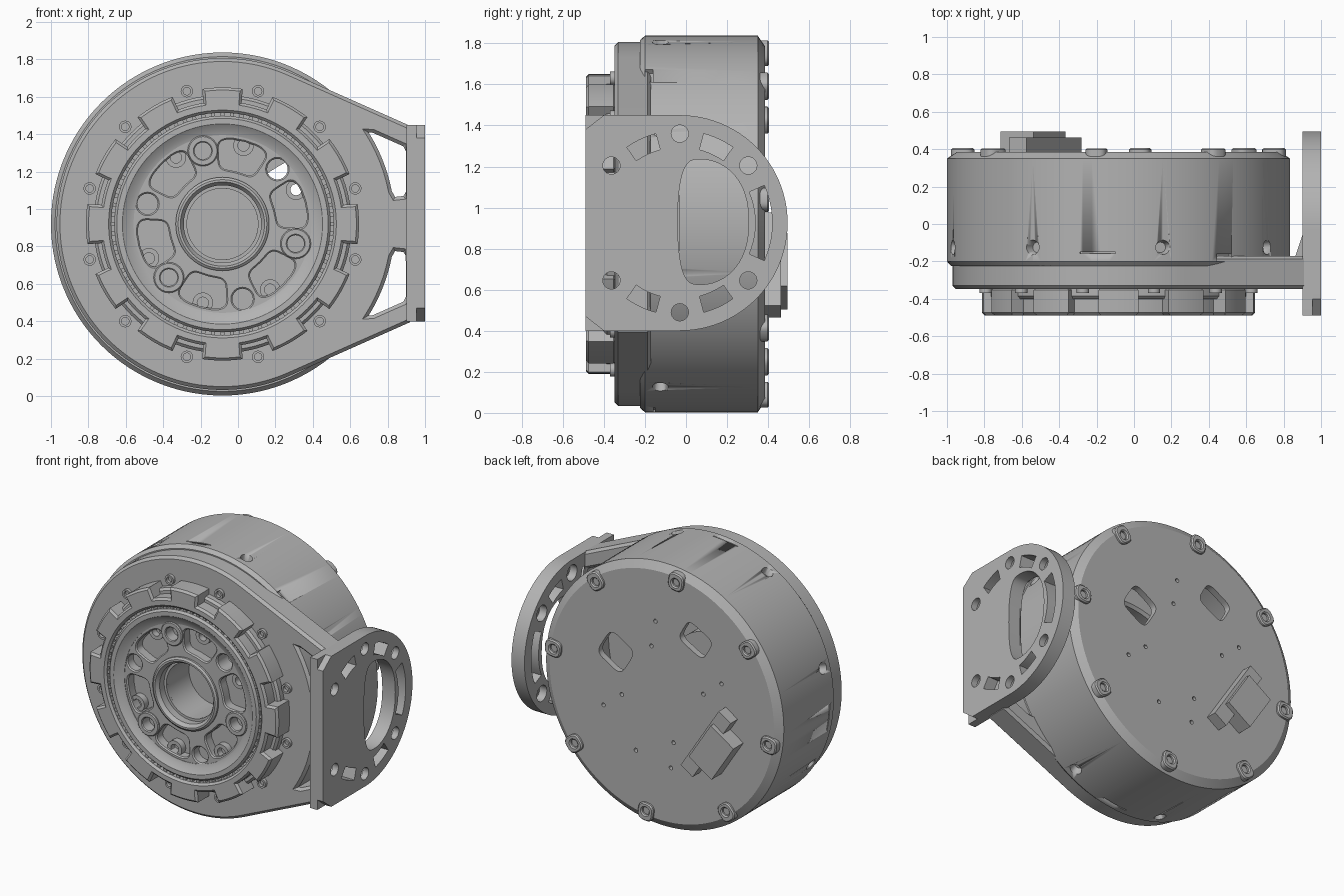
import bpy, bmesh, math
from math import sin, cos, radians, pi, copysign
from mathutils import Matrix, Vector

cube = bpy.data.objects.get("Cube")
if cube:
    bpy.data.objects.remove(cube, do_unlink=True)

CX, CZ = -0.083, 0.92          # axis of the round body
FACING_FRONT = (pi / 2, 0, 0)
FACING_SIDE = (pi / 2, 0, pi / 2)

grey = bpy.data.materials.new("machined_grey")
grey.use_nodes = True
grey.diffuse_color = (0.45, 0.45, 0.45, 1)
grey.node_tree.nodes["Principled BSDF"].inputs["Base Color"].default_value = (0.45, 0.45, 0.45, 1)


def finish(ob):
    bpy.ops.object.select_all(action='DESELECT')
    ob.select_set(True)
    bpy.context.view_layer.objects.active = ob
    if ob.type == 'CURVE':
        bpy.ops.object.convert(target='MESH')
        ob = bpy.context.view_layer.objects.active
    ob.data.materials.clear()
    ob.data.materials.append(grey)
    bpy.ops.object.shade_smooth_by_angle(angle=radians(28))
    return ob


# ---- outline helpers (2D points) ----
def polar(r, deg):
    return (r * cos(radians(deg)), r * sin(radians(deg)))


def at(deg, r):
    x, z = polar(r, deg)
    return (CX + x, CZ + z)


def arc(c, r, a0, a1, n=24):
    return [(c[0] + r * cos(radians(a0 + (a1 - a0) * i / n)),
             c[1] + r * sin(radians(a0 + (a1 - a0) * i / n))) for i in range(n + 1)]


def circle(c, r, n=24):
    return arc(c, r, 0, 360, n)[:-1]


def power(v, e):
    return copysign(abs(v) ** e, v)


def rounded(c, hw, hh, deg=0, e=0.45, n=32):
    """Rounded rectangle turned by deg."""
    out = []
    for i in range(n):
        t = 2 * pi * i / n
        p = Matrix.Rotation(radians(deg), 2) @ Vector((hw * power(cos(t), e), hh * power(sin(t), e)))
        out.append((c[0] + p.x, c[1] + p.y))
    return out


def rounded_sector(mid, half, r0, r1, n=40):
    pts = []
    for i in range(n):
        t = 2 * pi * i / n
        r = (r0 + r1) / 2 + (r1 - r0) / 2 * power(sin(t), 0.45)
        pts.append(at(mid + half * power(cos(t), 0.45), r))
    return pts


# ---- solid helpers ----
def slab(name, outlines, lo, hi, bevel=0.0, facing=FACING_FRONT):
    """Flat plate with holes; lo..hi along y (front) or x (side)."""
    cu = bpy.data.curves.new(name, 'CURVE')
    cu.dimensions, cu.fill_mode = '2D', 'BOTH'
    cu.extrude = (hi - lo) / 2 - bevel
    cu.bevel_depth, cu.bevel_resolution, cu.offset = bevel, 0, -bevel
    for pts in outlines:
        s = cu.splines.new('POLY')
        s.points.add(len(pts) - 1)
        for p, q in zip(s.points, pts):
            p.co = (q[0], q[1], 0, 1)
        s.use_cyclic_u = True
    ob = bpy.data.objects.new(name, cu)
    bpy.context.collection.objects.link(ob)
    ob.rotation_euler = facing
    ob.location = (0, (lo + hi) / 2, 0) if facing == FACING_FRONT else ((lo + hi) / 2, 0, 0)
    return finish(ob)


def mesh_object(name, bm):
    bmesh.ops.recalc_face_normals(bm, faces=bm.faces)
    me = bpy.data.meshes.new(name)
    bm.to_mesh(me)
    bm.free()
    ob = bpy.data.objects.new(name, me)
    bpy.context.collection.objects.link(ob)
    return finish(ob)


def lathe(name, profile, steps=120):
    """Closed (radius, y) profile turned round the body axis."""
    bm = bmesh.new()
    vs = [bm.verts.new((CX + r, y, CZ)) for r, y in profile]
    es = [bm.edges.new((vs[i - 1], vs[i])) for i in range(len(vs))]
    bmesh.ops.spin(bm, geom=vs + es, cent=(CX, 0, CZ), axis=(0, 1, 0),
                   angle=2 * pi, steps=steps, use_merge=True)
    bmesh.ops.remove_doubles(bm, verts=bm.verts, dist=1e-5)
    return mesh_object(name, bm)


def add_box(bm, size, matrix):
    bmesh.ops.create_cube(bm, size=1, matrix=matrix @ Matrix.Diagonal((*size, 1)))


def around(deg, r, y):
    """Frame on the body rim: local x points outward, local y along the axis."""
    x, z = at(deg, r)
    return Matrix.Translation((x, y, z)) @ Matrix.Rotation(radians(-deg), 4, 'Y')


# ---- housing: hollow drum with screw holes and small slots cut in its rim ----
housing = lathe("housing", [(0.895, -0.225), (0.917, -0.2), (0.917, 0.35), (0.865, 0.385),
                            (0.8, 0.385), (0.8, -0.225)])
bm = bmesh.new()
for k in range(8):
    m = around(30 + 45 * k, 0.917, -0.125) @ Matrix.Rotation(pi / 2, 4, 'Y')
    bmesh.ops.create_cone(bm, cap_ends=True, segments=24, radius1=0.028, radius2=0.05, depth=0.1, matrix=m)
for deg in (52, 232):
    add_box(bm, (0.05, 0.04, 0.1), around(deg, 0.917, -0.18))
for deg in (97, 187, 277):
    add_box(bm, (0.03, 0.008, 0.19), around(deg, 0.917, -0.155))
cutter = mesh_object("rim_cutter", bm)
cutter.hide_render = True
cutter.hide_set(True)
mod = housing.modifiers.new("rim_holes", 'BOOLEAN')
mod.operation, mod.object, mod.solver = 'DIFFERENCE', cutter, 'EXACT'
bpy.context.view_layer.objects.active = housing
bpy.ops.object.modifier_apply(modifier=mod.name)
bpy.data.objects.remove(cutter, do_unlink=True)

# ---- back cover with two windows and pin holes ----
pins = [(0.05, 0.51), (0.08, 0.33), (0.31, -0.07), (0.45, -0.18), (0.2, -0.43),
        (-0.09, -0.3), (-0.07, -0.48), (-0.32, 0.1), (-0.46, 0.21)]
slab("back_cover", [circle((CX, CZ), 0.8, 120), rounded(at(31, 0.415), 0.11, 0.11, 31),
                    rounded(at(119.5, 0.53), 0.085, 0.11, 119.5)]
     + [circle((CX + x, CZ + z), 0.014, 12) for x, z in pins], 0.34, 0.385)
for k in range(8):
    deg = 8 + 45 * k
    slab("cover_boss", [rounded(at(deg, 0.84), 0.062, 0.058, deg, 0.7), circle(at(deg, 0.835), 0.027, 16)],
         0.33, 0.405, 0.008)

# ---- connector block on the back ----
bm = bmesh.new()
turn = Matrix.Rotation(radians(57), 4, 'Y')
add_box(bm, (0.31, 0.13, 0.21), Matrix.Translation((-0.54, 0.43, 0.69)) @ turn)
add_box(bm, (0.54, 0.1, 0.11), Matrix.Translation((-0.475, 0.412, 0.72)) @ turn)
mesh_object("connector", bm)

# ---- front plate widening into the bracket arms ----
tangent = 65.3
outline = arc((CX, CZ), 0.887, tangent, 360 - tangent, 96) + [(0.92, 0.395), (0.92, 1.445)]
upper = arc((CX, CZ), 0.922, 11, 32) + [(0.72, 1.408), (0.885, 1.335), (0.897, 1.31),
                                       (0.897, 1.09), (0.885, 1.07), (0.84, 1.065)]
lower = [(x, 2 * CZ - z) for x, z in upper]
slab("front_plate", [outline, circle((CX, CZ), 0.6, 96), upper, lower], -0.348, -0.17, 0.018)

# ---- side flange: square-cornered inner layer, chamfered outer layer ----
FC = (-0.03, 0.925)
nose = arc(FC, 0.525, -90, 90, 48)
square = nose + [(-0.49, 1.45), (-0.49, 0.4)]
chamfered = nose + [(-0.4, 1.45), (-0.49, 1.38), (-0.49, 0.47), (-0.4, 0.4)]
opening = []
for i in range(48):
    c, s = cos(2 * pi * i / 48), sin(2 * pi * i / 48)
    opening.append((0.07 + (0.235 * c if c > 0 else 0.11 * power(c, 0.6)), 0.93 + 0.305 * power(s, 0.85)))


def flange_holes(r):
    holes = [circle((FC[0] + polar(0.435, a)[0], FC[1] + polar(0.435, a)[1]), r)
             for a in (40, 90, 140, 220, 270, 320)]
    for a, half in ((0, 24), (65, 10), (115, 10), (245, 10), (295, 10)):
        holes.append(arc(FC, 0.45, a - half, a + half, 10) + arc(FC, 0.37, a + half, a - half, 10))
    return holes + [opening]


slab("flange_inner", [square] + flange_holes(0.055), 0.9, 0.955, 0, FACING_SIDE)
slab("flange_outer", [chamfered] + flange_holes(0.042), 0.955, 1.0, 0, FACING_SIDE)
bm = bmesh.new()
wedge = [bm.verts.new((x, y, z)) for z in (0.79, 1.06) for x, y in ((0.86, -0.18), (0.91, -0.18), (0.91, -0.03))]
bmesh.ops.convex_hull(bm, input=wedge)
mesh_object("flange_gusset", bm)

# ---- castellated front ring with a screw seat in every notch ----
castle = []
for k in range(12):
    castle += arc((CX, CZ), 0.73, 30 * k - 8.5, 30 * k + 8.5, 8)
    castle += arc((CX, CZ), 0.655, 30 * k + 9, 30 * k + 21, 6)
slab("castellated_ring", [castle, circle((CX, CZ), 0.595, 96)], -0.488, -0.34, 0.014)
lathe("ring_ledge", [(0.62, -0.4), (0.675, -0.4), (0.69, -0.385), (0.69, -0.33), (0.62, -0.33)])
for k in range(12):
    seat = at(15 + 30 * k, 0.735)
    slab("screw_seat", [circle(seat, 0.033, 20), circle(seat, 0.02, 16)], -0.37, -0.34)

# ---- rotor: floor, rim, web with pockets, hub ----
large = [45 + 60 * k for k in range(6)]
small = [25, 75, 125, 205, 256, 306]
slab("rotor_floor", [circle((CX, CZ), 0.64, 96), circle((CX, CZ), 0.19, 64),
                     circle(at(45, 0.415), 0.055), circle(at(25, 0.434), 0.03)], -0.385, -0.335)
lathe("rotor_rim", [(0.578, -0.36), (0.578, -0.472), (0.565, -0.487), (0.535, -0.487),
                    (0.5, -0.462), (0.475, -0.455), (0.475, -0.36)])
slab("rotor_web", [circle((CX, CZ), 0.49, 96), circle((CX, CZ), 0.22, 64)]
     + [rounded_sector(a + 30, 18, 0.29, 0.455) for a in large]
     + [circle(at(a, 0.415), 0.055) for a in large], -0.452, -0.36, 0.008)
for a in large[1::2]:
    slab("bolt_boss", [circle(at(a, 0.405), 0.082), circle(at(a, 0.405), 0.045)], -0.466, -0.36, 0.006)
for a in small:
    slab("pin_boss", [circle(at(a, 0.434), 0.055), circle(at(a, 0.434), 0.03)], -0.43, -0.36)
lathe("hub", [(0.25, -0.36), (0.25, -0.465), (0.237, -0.475), (0.225, -0.475), (0.207, -0.45),
              (0.207, -0.4), (0.19, -0.4), (0.19, -0.15), (0.0, -0.15), (0.0, -0.12), (0.25, -0.12)])

# ---- bearing rollers in the gap ----
bm = bmesh.new()
for k in range(72):
    add_box(bm, (0.02, 0.07, 0.022), around(5 * k, 0.587, -0.435))
mesh_object("bearing_rollers", bm)
